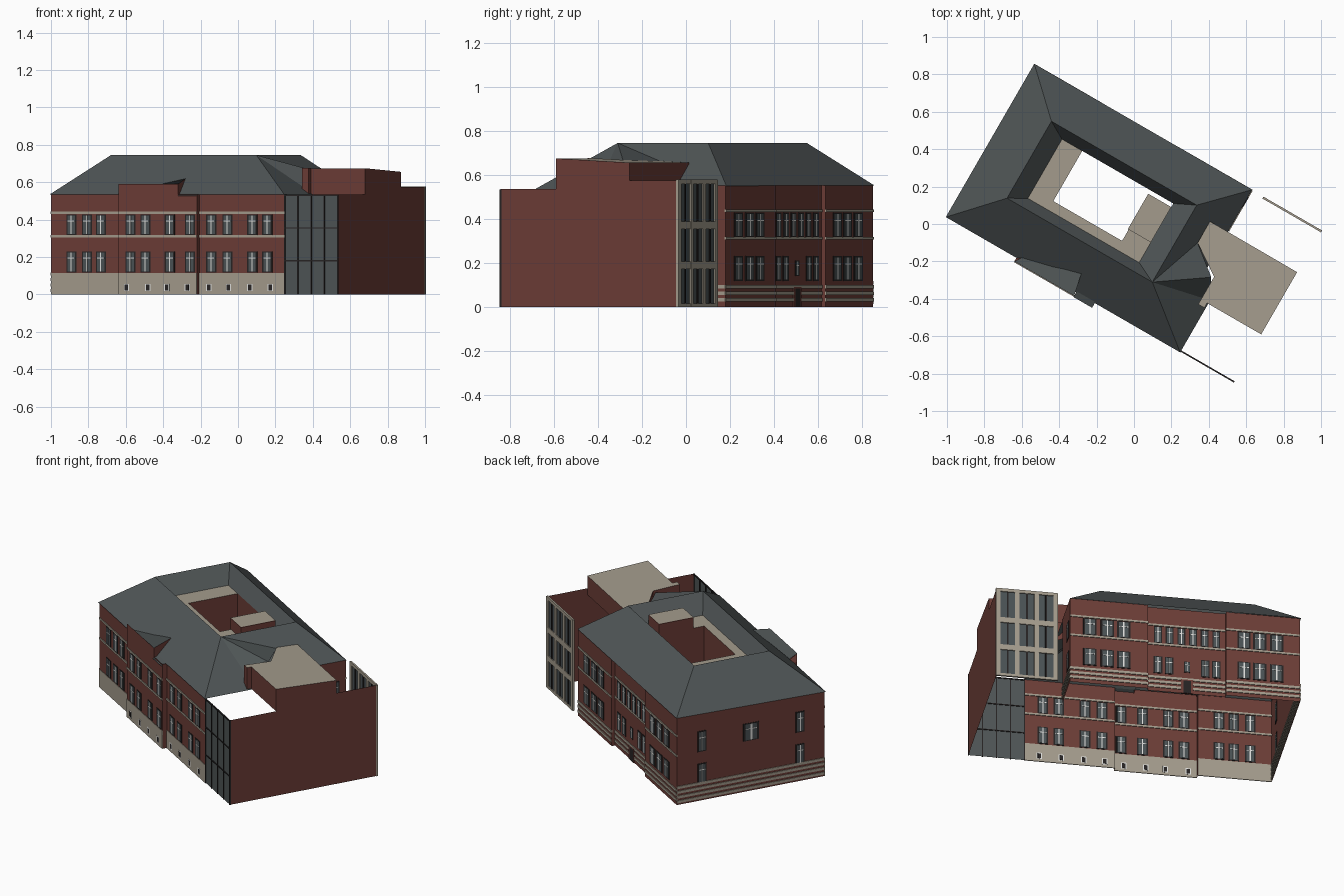
import bpy, bmesh, math
from mathutils import Matrix, Vector

cube = bpy.data.objects.get("Cube")
if cube:
    bpy.data.objects.remove(cube, do_unlink=True)

TURN = Matrix.Rotation(math.radians(-30), 4, 'Z')


def material(name, r, g, b):
    m = bpy.data.materials.new(name)
    m.use_nodes = True
    m.diffuse_color = (r, g, b, 1)
    m.node_tree.nodes["Principled BSDF"].inputs["Base Color"].default_value = (r, g, b, 1)
    return m


MATS = {
    "brick": material("red brick", .15, .047, .038),
    "slate": material("grey slate", .078, .09, .092),
    "stone": material("beige stone", .37, .33, .265),
    "glass": material("window glass", .07, .085, .09),
    "dark": material("dark frame", .02, .017, .017),
    "white": material("white bars", .75, .75, .73),
}
KEYS = list(MATS)
parts = {}


def part(name):
    return parts.setdefault(name, bmesh.new())


def face(name, mat, *pts):
    bm = part(name)
    f = bm.faces.new([bm.verts.new(p) for p in pts])
    f.material_index = KEYS.index(mat)


def box(name, mat, centre, size):
    m = Matrix.Translation(centre) @ Matrix.Diagonal((*size, 1))
    made = bmesh.ops.create_cube(part(name), size=1, matrix=m)
    for f in {f for v in made["verts"] for f in v.link_faces}:
        f.material_index = KEYS.index(mat)


class Facade:
    """Flat wall along the long axis, or along the short axis if side is set."""

    def __init__(self, name, pos, side=False):
        self.name, self.pos, self.side = name, pos, side

    def at(self, a, z):
        return (self.pos, a, z) if self.side else (a, self.pos, z)

    def wall(self, a0, a1, z0, z1, z2=None, mat="brick"):
        face(self.name, mat, self.at(a0, z0), self.at(a1, z0),
             self.at(a1, z1 if z2 is None else z2), self.at(a0, z1))

    def plate(self, label, mat, a, z, w, h, t):
        box(label, mat, self.at(a, z), (t, w, h) if self.side else (w, t, h))

    def band(self, a0, a1, z, h, t=.009):
        self.plate(self.name + "_stone", "stone", (a0 + a1) / 2, z, a1 - a0, h, t)

    def window(self, a, z0, z1, w, bars=True):
        n, z, h = self.name + "_windows", (z0 + z1) / 2, z1 - z0
        self.plate(n, "dark", a, z, w, h, .006)
        self.plate(n, "glass", a, z, w * .72, h * .9, .0075)
        if bars:
            self.plate(n, "white", a, z, w * .1, h * .9, .0095)
            self.plate(n, "white", a, z0 + h * .68, w * .72, h * .04, .0095)

    def windows(self, spots, w, rows=((.118, .23), (.317, .428))):
        for a in spots:
            for z0, z1 in rows:
                self.window(a, z0, z1, w)


# Front walls: two flush sections and a projecting bay
W, E, S, N = -.885, .557, -.465, .471
BAY0, BAY1 = -.454, .03
front_rows = [
    ("front_left_wall", S, W, BAY0, (-.759, -.663, -.577), ()),
    ("front_bay", -.493, BAY0, BAY1, (-.378, -.286, -.136, -.011), (-.402, -.27, -.154, -.027)),
    ("front_right_wall", S, BAY1, E, (.105, .204, .357, .45), (.09, .211, .343, .47)),
]
for name, v, a, b, spots, cellar in front_rows:
    f = Facade(name, v)
    f.wall(a, b, 0, .535)
    f.band(a, b, .057, .114, .005)
    f.band(a, b, .311, .012)
    f.band(a, b, .437, .012)
    f.windows(spots, .062)
    for c in cellar:
        f.plate(name + "_cellar_windows", "white", c, .037, .032, .04, .007)
        f.plate(name + "_cellar_windows", "dark", c, .037, .02, .03, .009)
for u in (BAY0, BAY1):
    Facade("bay_return", u, True).wall(-.493, S, 0, .535)

# Raised bay parapet with its small roof
Facade("bay_parapet", -.493).wall(BAY0, -.085, .535, .59)
face("bay_parapet", "brick", (BAY0, -.493, .535), (BAY0, S, .535), (-.43, -.456, .545), (BAY0, -.493, .59))
face("bay_parapet", "brick", (-.085, -.493, .52), (-.112, -.365, .6), (-.112, -.365, .62), (-.085, -.493, .59))
face("bay_roof", "slate", (BAY0, -.493, .59), (-.085, -.493, .59), (-.112, -.365, .62),
     (-.257, -.414, .585), (-.43, -.456, .55))
face("bay_eave", "slate", (-.085, -.5, .525), (BAY1, -.5, .525), (BAY1, S, .54), (-.085, S, .54))

# Back walls: recessed middle between two flush sections
MID = .45
back_rows = [
    ("back_left_wall", N, 0, .456, (.34, .238, .144)),
    ("back_middle_wall", MID, BAY0, 0, ()),
    ("back_right_wall", N, W, BAY0, (-.558, -.65, -.748)),
]
for name, v, a, b, spots in back_rows:
    f = Facade(name, v)
    f.wall(a, b, 0, .552)
    for z in (.032, .062, .092):
        f.band(a, b, z, .016)
    f.band(a, b, .311, .012)
    f.band(a, b, .437, .012)
    f.windows(spots, .078)
middle = Facade("back_middle_wall", MID)
middle.windows([-.06 - .068 * i for i in range(6)], .046, ((.317, .428),))
middle.windows((-.06, -.125, -.335, -.4), .05, ((.118, .23),))
middle.window(-.23, .14, .21, .035)
middle.plate("back_door", "brick", -.23, .045, .07, .09, .0095)
middle.plate("back_door", "dark", -.23, .042, .045, .082, .0099)
for u in (BAY0, 0):
    Facade("back_return", u, True).wall(MID, N, 0, .552)

# End wall with stone courses
end = Facade("end_wall", W, True)
end.wall(S, N, 0, .535, .552)
for z in (.02, .05, .08, .11):
    end.band(S, N, z, .016)
end.windows((.312, -.31), .055, ((.11, .235), (.31, .44)))
end.window(0, .32, .43, .1)
short = Facade("short_end_wall", .456, True)
short.wall(.22, N, 0, .552)
for z in (.032, .062, .092):
    short.band(.22, N, z, .016)
short.windows((.4,), .06)

# Main hipped roof around the courtyard
RW, RE, RS, RN, TOP = -.657, .24, -.22, .255, .745
ridge = [(RW, RS, TOP), (RE, RS, TOP), (RE, RN, TOP), (RW, RN, TOP)]
eave = [(W - .005, S - .006, .535), (E, S - .006, .535), (.456, N + .004, .55), (W - .005, N + .004, .552)]
face("main_roof", "slate", eave[0], eave[1], ridge[1], ridge[0])
face("main_roof", "slate", eave[2], eave[3], ridge[3], ridge[2])
face("main_roof", "slate", eave[3], eave[0], ridge[0], ridge[3])
face("main_roof", "slate", eave[2], ridge[2], ridge[1], (.456, RS, .55))
cap = [eave[1], (E, -.15, .535), (.5, -.04, .66), (.345, .083, .655)]
for p, q in zip(cap, cap[1:]):
    face("main_roof", "slate", ridge[1], p, q)

# Inner slopes, terraces and courtyard walls
FLAT = .65
inner = [(-.56, -.165, FLAT), (.127, -.165, FLAT), (.127, .2, FLAT), (-.56, .2, FLAT)]
for i in range(4):
    j = (i + 1) % 4
    face("inner_roof", "slate", ridge[i], ridge[j], inner[j], inner[i])


def terrace(u0, u1, v0, v1, z):
    face("terrace", "stone", (u0, v0, z), (u1, v0, z), (u1, v1, z), (u0, v1, z))


terrace(-.56, -.435, -.165, .205, FLAT)
terrace(-.435, -.01, -.165, -.11, FLAT)
terrace(-.01, .127, -.165, -.04, FLAT)
terrace(-.015, .127, -.04, .178, .722)
box("terrace_block", "brick", (.056, .069, .56), (.142, .218, .32))
for pos, side, a, b in ((-.435, True, -.11, .2), (-.01, True, -.11, -.04),
                        (-.11, False, -.435, -.01), (.2, False, -.56, .127)):
    Facade("courtyard_wall", pos, side).wall(a, b, .4, FLAT)

# Upper block with a gently sloping flat roof
plan = [(.345, .215), (.345, .083), (.512, -.03), (.512, -.2), (.55, -.2), (.55, -.171), (.884, -.171), (.884, .213)]


def top(p):
    return Vector((*p, .666 - .05 * p[1]))


face("upper_block_roof", "stone", *[top(p) for p in plan])
for p, q in zip(plan, plan[1:] + plan[:1]):
    face("upper_block_wall", "brick", (*p, .535), (*q, .535), top(q), top(p))

# Long brick screen wall
screen = Facade("screen_wall", .884, True)
screen.wall(-.462, -.171, 0, .535)
screen.wall(-.171, .213, 0, .575)
screen.wall(.213, N, 0, .575)

# Front glazed screen with slim dark bars
glazed = Facade("front_glazing", -.463)
glazed.wall(E, .884, 0, .535, mat="slate")
for i in range(5):
    glazed.plate("front_glazing_bars", "dark", E + .0815 * i, .267, .006, .535, .009)
for z in (.18, .355, .53):
    glazed.plate("front_glazing_bars", "dark", .72, z, .325, .006, .008)

# Back glazed screen with stone frame
G0, G1 = .53, .884
rear = Facade("back_glazing", N - .004)
rear.wall(G0, G1, 0, .575, mat="glass")
for i in range(4):
    rear.plate("back_glazing_frame", "stone", G0 + .009 + i * (G1 - G0 - .018) / 3, .288, .026, .576, .012)
for i in range(3):
    rear.plate("back_glazing_bars", "dark", G0 + .065 + i * .112, .288, .01, .57, .008)
for z, h in ((.008, .016), (.19, .034), (.37, .034), (.568, .02)):
    rear.plate("back_glazing_frame", "stone", (G0 + G1) / 2, z, G1 - G0, h, .011)

# Turn every part into an object
for name, bm in parts.items():
    mesh = bpy.data.meshes.new(name)
    bm.to_mesh(mesh)
    bm.free()
    for m in MATS.values():
        mesh.materials.append(m)
    obj = bpy.data.objects.new(name, mesh)
    obj.matrix_world = TURN
    bpy.context.scene.collection.objects.link(obj)
